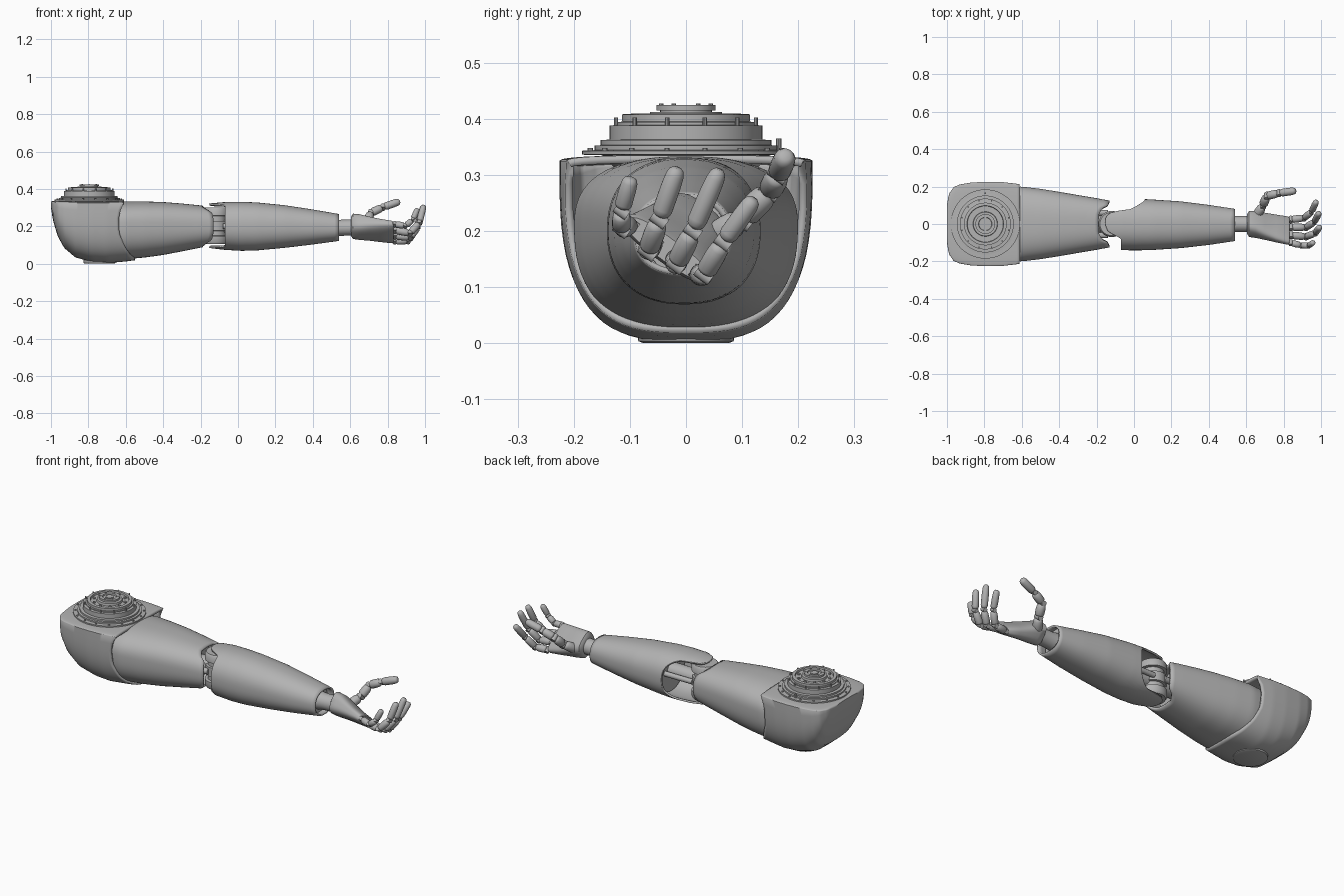
import bpy, bmesh, math
from mathutils import Vector, Matrix

if "Cube" in bpy.data.objects:
    bpy.data.objects.remove(bpy.data.objects["Cube"])

grey = bpy.data.materials.new("satin grey")
grey.use_nodes = True
COLOUR = (0.45, 0.45, 0.45, 1)
grey.diffuse_color = COLOUR
grey.node_tree.nodes["Principled BSDF"].inputs["Base Color"].default_value = COLOUR


def finish(name, bm, thickness=0, angle=35):
    """Turn a bmesh into a smooth-shaded object, optionally with wall thickness."""
    bmesh.ops.recalc_face_normals(bm, faces=bm.faces)
    mesh = bpy.data.meshes.new(name)
    bm.to_mesh(mesh)
    bm.free()
    mesh.materials.append(grey)
    obj = bpy.data.objects.new(name, mesh)
    bpy.context.collection.objects.link(obj)
    if thickness:
        mod = obj.modifiers.new("wall", 'SOLIDIFY')
        mod.thickness = thickness
        mod.offset = -1
    bpy.ops.object.select_all(action='DESELECT')
    obj.select_set(True)
    bpy.context.view_layer.objects.active = obj
    bpy.ops.object.shade_smooth_by_angle(angle=math.radians(angle))
    return obj


def lerp(table, x):
    """Interpolate the rows of a table keyed by its first column."""
    if x <= table[0][0]:
        return table[0][1:]
    for a, b in zip(table, table[1:]):
        if x <= b[0]:
            f = (x - a[0]) / (b[0] - a[0])
            return [p + (q - p) * f for p, q in zip(a[1:], b[1:])]
    return table[-1][1:]


def bridge(bm, rings):
    for a, b in zip(rings, rings[1:]):
        for i in range(len(a)):
            j = (i + 1) % len(a)
            bm.faces.new((a[i], a[j], b[j], b[i]))


def power(v, n):
    return math.copysign(abs(v) ** (2 / n), v)


def sleeve(name, stations, start, end, n, thickness, cap=False, rows=36, sides=72):
    """Superellipse tube along x; stations are x, centre y, half width, top, middle, bottom z."""
    bm = bmesh.new()
    rings = []
    for r in range(rows + 1):
        t = (r / rows) ** 1.4
        ring = []
        for k in range(sides):
            a = 2 * math.pi * (k + 0.5) / sides
            c, s = power(math.cos(a), n), power(math.sin(a), n)
            x0, x1 = start(c, s), end(c, s)
            x = x0 + (x1 - x0) * t
            yc, w, top, mid, low = lerp(stations, x)
            z = mid + s * ((top - mid) if s > 0 else (mid - low))
            ring.append(bm.verts.new((x, yc + w * c, z)))
        rings.append(ring)
    bridge(bm, rings)
    if cap:
        bm.faces.new(rings[0])
    return finish(name, bm, thickness)


def turn(bm, a, b, profile, sides=24):
    """Add a turned solid from a to b; profile pairs are fraction along and radius."""
    a, b = Vector(a), Vector(b)
    rot = (b - a).to_track_quat('Z', 'Y')
    rings = []
    for t, r in profile:
        mid = a.lerp(b, t)
        rings.append([bm.verts.new(mid + rot @ Vector((r * math.cos(q), r * math.sin(q), 0)))
                      for q in (2 * math.pi * k / sides for k in range(sides))])
    bridge(bm, rings)
    bm.faces.new(rings[0])
    bm.faces.new(rings[-1])


def rod(bm, a, b, r, sides=24):
    turn(bm, a, b, [(0, r), (1, r)], sides)


# Shoulder cover: flat-topped bucket open towards the arm
shoulder = [(-1, 0, .10, .333, .32, .30), (-.99, 0, .16, .335, .323, .235),
            (-.965, 0, .197, .335, .323, .15), (-.93, 0, .212, .335, .323, .085),
            (-.87, 0, .222, .335, .323, .034), (-.78, 0, .226, .335, .323, .009),
            (-.70, 0, .224, .335, .323, .003), (-.60, 0, .212, .335, .323, .012),
            (-.54, 0, .205, .335, .323, .02)]
rim = [(-1, -.55), (-.93, -.57), (-.75, -.605), (-.5, -.635), (-.2, -.638), (0, -.612), (1, -.61)]
sleeve("shoulder_cover", shoulder, lambda c, s: -1, lambda c, s: lerp(rim, s)[0],
       3, .014, cap=True)

bm = bmesh.new()
turn(bm, (-.74, 0, 0), (-.74, 0, .03), [(0, .075), (.12, .085), (1, .087)], 48)
finish("underside_cap", bm)

# Shoulder mount: stacked turned tiers with bolts
bm = bmesh.new()
CX = -.795
tiers = [(.31, .125), (.335, .15), (.336, .185), (.343, .185), (.344, .163), (.352, .163),
         (.353, .152), (.362, .152), (.363, .136), (.388, .136), (.389, .122), (.394, .122),
         (.395, .114), (.408, .114), (.409, .098), (.400, .096), (.400, .066), (.412, .064),
         (.412, .046), (.415, .046), (.415, .053), (.425, .053), (.425, .036), (.418, .034)]
turn(bm, (CX, 0, 0), (CX, 0, 1), tiers, 64)
finish("shoulder_mount", bm)

bm = bmesh.new()
for count, radius, z0, z1, r in ((12, .129, .385, .402, .004), (16, .174, .34, .348, .005),
                                 (10, .082, .398, .407, .007), (6, .044, .42, .427, .004)):
    for k in range(count):
        q = 2 * math.pi * (k + .5) / count
        x, y = CX + radius * math.cos(q), radius * math.sin(q)
        rod(bm, (x, y, z0), (x, y, z1), r, 10)
rod(bm, (CX, .165, .34), (CX, .165, .365), .005, 10)
rod(bm, (CX, 0, .415), (CX, 0, .424), .022, 6)
finish("mount_bolts", bm)

# Upper arm sleeve, notched above and below for the elbow
upper = [(-.74, 0, .19, .325, .21, .02), (-.6, 0, .2, .333, .21, .024),
         (-.5, 0, .188, .333, .21, .033), (-.4, 0, .172, .33, .21, .047),
         (-.3, 0, .155, .322, .208, .066), (-.2, 0, .138, .312, .205, .086),
         (-.13, 0, .125, .301, .203, .1)]
notch = [(0, -.19), (.4, -.187), (.65, -.168), (.8, -.14), (1, -.13)]
sleeve("upper_arm", upper, lambda c, s: -.74, lambda c, s: lerp(notch, abs(c))[0], 2.5, .012)

# Forearm sleeve with elbow tongues and a relief cut on its left side
fore = [(-.16, 0, .135, .322, .2, .085), (-.07, 0, .14, .33, .2, .074),
        (.02, -.003, .138, .331, .2, .069), (.1, -.004, .135, .328, .2, .071),
        (.25, -.004, .125, .313, .2, .085), (.4, -.005, .107, .29, .195, .103),
        (.54, -.005, .086, .266, .192, .122)]
tongue = [(-1, -.07), (-.55, -.07), (-.45, -.1), (-.3, -.14), (0, -.155), (.3, -.15),
          (.48, -.12), (.55, -.03), (.7, .01), (.9, .05), (1, .06)]
sleeve("forearm", fore, lambda c, s: lerp(tongue, c)[0], lambda c, s: .54, 2.3, .01)

# Elbow joint: banded drum, links and inner bulkheads
bm = bmesh.new()
drum = [(0, .04), (0, .062), (.06, .07), (.22, .07), (.23, .055), (.36, .055), (.37, .066),
        (.63, .066), (.64, .055), (.77, .055), (.78, .07), (.94, .07), (1, .062), (1, .04)]
turn(bm, (-.12, 0, .105), (-.12, 0, .3), drum, 40)
rod(bm, (-.27, 0, .203), (-.14, 0, .203), .045)
rod(bm, (-.1, 0, .2), (.12, -.005, .2), .042)
rod(bm, (-.27, 0, .203), (-.245, 0, .203), .105, 40)
rod(bm, (.09, -.003, .2), (.11, -.003, .2), .115, 40)
for side in (-1, 1):
    rod(bm, (-.08, .055 * side, .2), (.1, .055 * side, .2), .014, 12)
    rod(bm, (-.26, .06 * side, .2), (-.14, .06 * side, .2), .016, 12)
finish("elbow_joint", bm)

# Wrist shaft with its recessed end plate
bm = bmesh.new()
turn(bm, (.48, 0, .19), (.64, 0, .195), [(0, .072), (.15, .072), (.16, .048), (.4, .043),
                                          (.8, .043), (.82, .05), (1, .05)], 40)
finish("wrist", bm)

# Palm: flattened loft tilted about the arm axis
TILT = Matrix.Rotation(math.radians(-36), 3, 'X')
palm = [(.605, 0, .2, .05, .045), (.615, 0, .2, .065, .058), (.65, -.002, .196, .07, .056),
        (.7, -.012, .188, .076, .045), (.76, -.024, .178, .083, .034),
        (.82, -.035, .17, .088, .026), (.832, -.036, .169, .083, .02)]
bm = bmesh.new()
rings = []
for x, yc, zc, w, h in palm:
    ring = []
    for k in range(40):
        q = 2 * math.pi * (k + .5) / 40
        p = TILT @ Vector((0, w * power(math.cos(q), 3), h * power(math.sin(q), 3)))
        ring.append(bm.verts.new(p + Vector((x, yc, zc))))
    rings.append(ring)
bridge(bm, rings)
bm.faces.new(rings[0])
bm.faces.new(rings[-1])
finish("palm", bm, angle=50)

# Digits: tapered segments linked by hinge pins
ACROSS = TILT @ Vector((0, 1, 0))
SEGMENT = [(0, .5), (.05, .85), (.14, 1), (.6, 1), (.84, .93), (.95, .75), (1, .4)]


def digit(name, joints, radius):
    bm = bmesh.new()
    points = [Vector(j) for j in joints]
    for i, (a, b) in enumerate(zip(points, points[1:])):
        r = radius * (1 - .06 * i)
        gap = (b - a).normalized() * .006
        turn(bm, a + gap, b if i == len(points) - 2 else b - gap, [(t, r * f) for t, f in SEGMENT])
        rod(bm, a - ACROSS * r * .85, a + ACROSS * r * .85, r * .62, 16)
    finish(name, bm, angle=50)


digit("little_finger", [(.838, -.1, .212), (.895, -.115, .202), (.935, -.115, .235), (.96, -.098, .295)], .0175)
digit("ring_finger", [(.84, -.06, .18), (.92, -.068, .163), (.97, -.048, .22), (.993, -.015, .313)], .02)
digit("middle_finger", [(.84, -.017, .15), (.92, -.018, .14), (.965, .012, .2), (.99, .06, .31)], .02)
digit("index_finger", [(.838, .024, .122), (.91, .032, .122), (.95, .066, .18), (.975, .122, .258)], .0195)
digit("thumb", [(.645, .03, .175), (.69, .1, .222), (.71, .15, .272), (.775, .165, .302), (.865, .178, .334)], .025)
